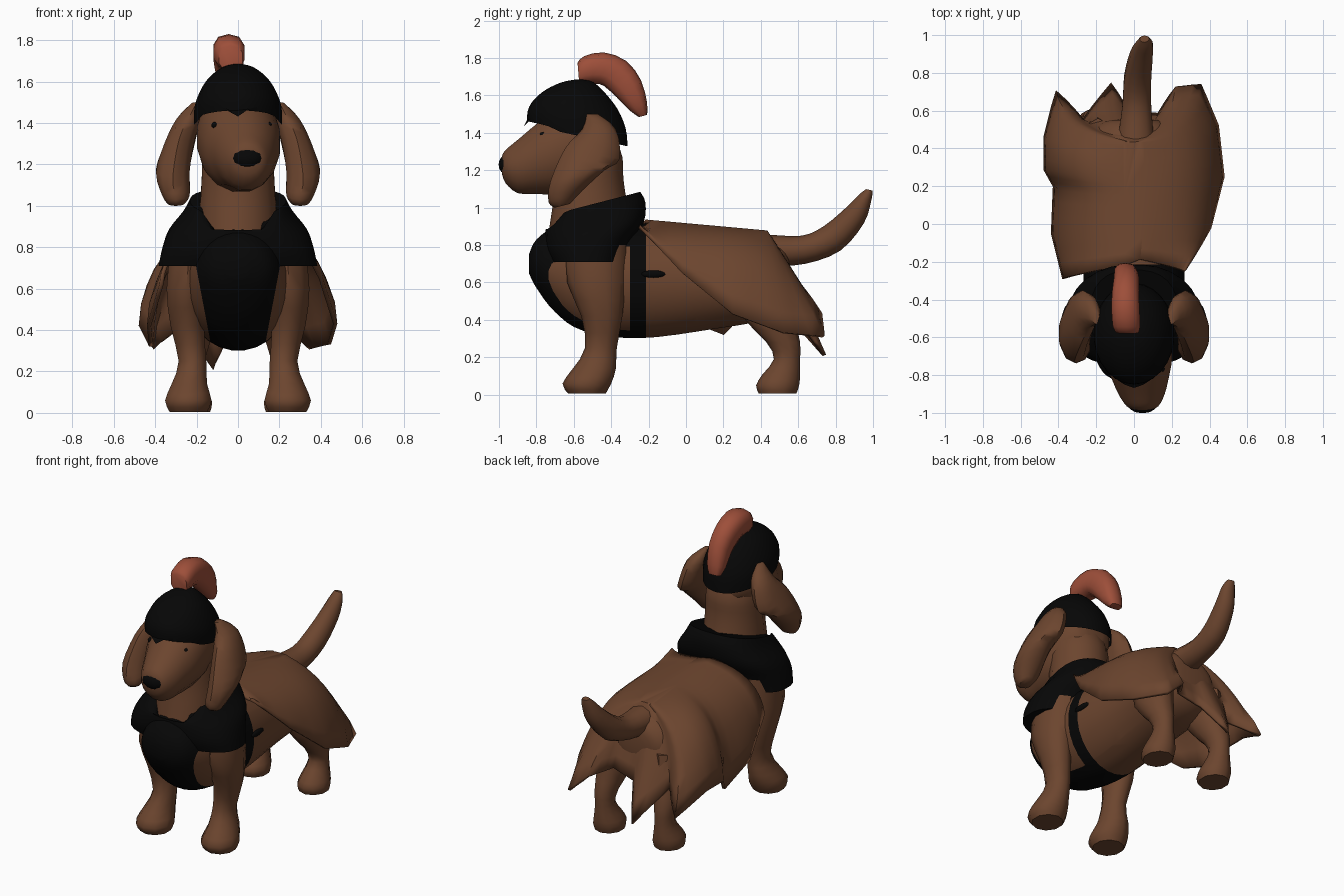
import bpy, bmesh, math
from mathutils import Vector


def material(name, rgb):
    m = bpy.data.materials.new(name)
    m.diffuse_color = (*rgb, 1)
    return m


BROWN = material("brown fur", (0.15, 0.06, 0.028))
BLACK = material("black leather", (0.002, 0.002, 0.002))
RED = material("red feather", (0.34, 0.078, 0.042))


def finish(name, bm, mats, angle=50):
    bmesh.ops.recalc_face_normals(bm, faces=bm.faces)
    me = bpy.data.meshes.new(name)
    bm.to_mesh(me)
    bm.free()
    ob = bpy.data.objects.new(name, me)
    bpy.context.collection.objects.link(ob)
    for m in mats:
        me.materials.append(m)
    bpy.ops.object.select_all(action='DESELECT')
    ob.select_set(True)
    bpy.context.view_layer.objects.active = ob
    bpy.ops.object.shade_smooth_by_angle(angle=math.radians(angle))
    return ob


def spline(rows, n):
    """Catmull-Rom resampling of station rows."""
    out = []
    for i in range(len(rows) - 1):
        a, b, c, d = (rows[max(0, min(len(rows) - 1, j))] for j in range(i - 1, i + 3))
        for k in range(n):
            t = k / n
            out.append([0.5 * (2 * q + (r - p) * t + (2 * p - 5 * q + 4 * r - s) * t * t
                        + (3 * q - p - 3 * r + s) * t ** 3) for p, q, r, s in zip(a, b, c, d)])
    return out + [list(rows[-1])]


def loft(name, rows, mats, segs=14, n=3, side=1, power=1.0, edit=None, cuts=(), paint=None,
         open_start=False):
    """Rows are x, y, z, half width in x, then the other half axis as (y, z)."""
    bm = bmesh.new()
    rings = []
    for x, y, z, rx, vy, vz in spline(rows, n):
        ring = []
        for k in range(segs):
            a = math.tau * (k + 0.5) / segs
            c, s = (math.copysign(abs(f) ** power, f) for f in (math.cos(a), math.sin(a)))
            ring.append(bm.verts.new((side * (x + rx * c), y + vy * s, z + vz * s)))
        rings.append(ring)
    for p, q in zip(rings, rings[1:]):
        for k in range(segs):
            j = (k + 1) % segs
            bm.faces.new((p[k], p[j], q[j], q[k]))
    if not open_start:
        bm.faces.new(rings[0])
    bm.faces.new(rings[-1])
    if edit:
        edit(rings)
    for co, no in cuts:
        bmesh.ops.bisect_plane(bm, geom=bm.verts[:] + bm.edges[:] + bm.faces[:],
                               plane_co=co, plane_no=no, dist=1e-5)
    if paint:
        for f in bm.faces:
            f.material_index = int(paint(f.calc_center_median()))
    return finish(name, bm, mats)


def ball(name, pos, scale, mat):
    bm = bmesh.new()
    bmesh.ops.create_uvsphere(bm, u_segments=12, v_segments=8, radius=1)
    for v in bm.verts:
        v.co = Vector(pos) + Vector(a * b for a, b in zip(v.co, scale))
    return finish(name, bm, [mat])


# Torso with black breastplate and girth strap, cut cleanly along their borders
def armour(c):
    plate = c.y < -0.215 and abs(c.x) < 0.125 + 0.19 * (c.z - 0.3)
    return plate or -0.30 < c.y < -0.215


borders = [((0, -0.30, 0), (0, 1, 0)), ((0, -0.215, 0), (0, 1, 0)),
           ((0.125, 0, 0.3), (1, 0, -0.19)), ((-0.125, 0, 0.3), (-1, 0, -0.19))]
loft("torso", [
    (0, -0.84, 0.70, 0.05, 0, 0.05), (0, -0.80, 0.70, 0.15, 0, 0.13),
    (0, -0.70, 0.67, 0.21, 0, 0.23), (0, -0.55, 0.64, 0.25, 0, 0.30),
    (0, -0.25, 0.61, 0.27, 0, 0.31), (0, 0.15, 0.61, 0.25, 0, 0.26),
    (0, 0.42, 0.62, 0.25, 0, 0.22), (0, 0.53, 0.63, 0.18, 0, 0.15),
    (0, 0.555, 0.64, 0.08, 0, 0.06)], [BROWN, BLACK], segs=28, n=4, cuts=borders, paint=armour)
ball("strap_tab", (0.266, -0.175, 0.645), (0.014, 0.065, 0.02), BLACK)

# Neck and head
loft("neck", [
    (0, -0.51, 0.82, 0.20, 0.24, 0.05), (0, -0.52, 0.98, 0.19, 0.205, 0.05),
    (0, -0.52, 1.12, 0.18, 0.185, 0.04), (0, -0.52, 1.27, 0.175, 0.18, 0),
    (0, -0.54, 1.38, 0.15, 0.16, 0)], [BROWN])
loft("head", [
    (0.045, -0.985, 1.23, 0.04, 0, 0.045), (0.045, -0.965, 1.22, 0.085, 0, 0.09),
    (0.04, -0.90, 1.22, 0.125, 0, 0.145), (0.03, -0.80, 1.26, 0.16, 0, 0.19),
    (0.015, -0.71, 1.29, 0.19, 0, 0.225), (0, -0.58, 1.33, 0.202, 0, 0.26),
    (0, -0.46, 1.37, 0.18, 0, 0.20), (0, -0.39, 1.36, 0.13, 0, 0.12),
    (0, -0.365, 1.35, 0.06, 0, 0.06)], [BROWN], segs=16)
ball("nose", (0.045, -0.957, 1.23), (0.077, 0.045, 0.053), BLACK)
for s, word in ((1, "right"), (-1, "left")):
    ball(word + "_eye", (0.018 + 0.132 * s, -0.765, 1.39), (0.014, 0.018, 0.015), BLACK)


# Helmet with a raised brow over each eye and a pointed peak between them
def brow(rings):
    for v in rings[0]:
        if v.co.y < -0.6:
            v.co.z += 0.045 * math.sin(min(1, abs(v.co.x) / 0.2) * math.pi)
            peak = max(0, 1 - abs(v.co.x) / 0.1)
            v.co.y -= 0.02 * peak
            v.co.z -= 0.01 * peak


loft("helmet", [
    (0, -0.58, 1.385, 0.213, 0.268, -0.057), (0, -0.585, 1.47, 0.212, 0.262, -0.045),
    (0, -0.59, 1.55, 0.185, 0.225, -0.025), (0, -0.59, 1.62, 0.14, 0.16, -0.01),
    (0, -0.58, 1.67, 0.075, 0.085, 0), (0, -0.57, 1.685, 0.02, 0.02, 0)],
    [BLACK], segs=26, edit=brow, open_start=True)

# Curled feather plume
loft("plume", [
    (-0.035, -0.575, 1.715, 0.06, -0.005, 0.06), (-0.04, -0.54, 1.735, 0.075, -0.005, 0.075),
    (-0.045, -0.45, 1.745, 0.077, 0.01, 0.085), (-0.045, -0.37, 1.71, 0.073, 0.05, 0.075),
    (-0.04, -0.305, 1.635, 0.068, 0.065, 0.045), (-0.045, -0.255, 1.54, 0.06, 0.047, 0.02),
    (-0.05, -0.23, 1.49, 0.04, 0.022, 0.006)], [RED], segs=10, n=2, power=0.8)


# Shoulder mantle, high at the back and sides of the neck, dipped at the throat
def throat(rings):
    for i, ring in enumerate(rings[-4:]):
        for v in ring:
            if v.co.y < -0.5:
                v.co.z -= 0.033 * (i + 1) * max(0, min(1, 1.8 - abs(v.co.x) / 0.1))


loft("mantle", [
    (0, -0.525, 0.71, 0.385, 0.20, 0.0), (0, -0.52, 0.79, 0.368, 0.23, 0.02),
    (0, -0.49, 0.88, 0.335, 0.265, 0.04), (0, -0.48, 0.965, 0.265, 0.265, 0.06),
    (0, -0.475, 1.025, 0.232, 0.232, 0.06)], [BLACK], segs=28, power=0.8, edit=throat)

# Ears and legs, mirrored
ear = [(0.20, -0.50, 1.50, 0.02, 0.03, 0), (0.24, -0.465, 1.42, 0.06, 0.09, 0),
       (0.285, -0.50, 1.29, 0.075, 0.145, -0.03), (0.315, -0.58, 1.17, 0.085, 0.145, 0.03),
       (0.30, -0.645, 1.06, 0.07, 0.09, 0.03), (0.30, -0.66, 1.01, 0.04, 0.04, 0.01)]
front_leg = [(0.23, -0.48, 0.80, 0.10, 0.16, 0), (0.25, -0.48, 0.60, 0.10, 0.155, 0),
             (0.245, -0.45, 0.42, 0.085, 0.11, 0), (0.22, -0.455, 0.25, 0.07, 0.085, 0),
             (0.235, -0.49, 0.14, 0.09, 0.115, 0), (0.24, -0.53, 0.06, 0.118, 0.13, 0),
             (0.24, -0.53, 0.005, 0.095, 0.10, 0)]
back_leg = [(0.19, 0.40, 0.62, 0.09, 0.16, 0), (0.21, 0.44, 0.42, 0.10, 0.14, 0),
            (0.22, 0.52, 0.28, 0.07, 0.09, 0), (0.22, 0.54, 0.19, 0.06, 0.07, 0),
            (0.22, 0.51, 0.11, 0.08, 0.10, 0), (0.22, 0.49, 0.05, 0.10, 0.115, 0),
            (0.22, 0.49, 0.005, 0.09, 0.10, 0)]
for s, word in ((1, "right"), (-1, "left")):
    loft(word + "_ear", ear, [BROWN], side=s, segs=10)
    loft(word + "_front_leg", front_leg, [BROWN], side=s, segs=10, n=2)
    loft(word + "_back_leg", back_leg, [BROWN], side=s, segs=10, n=2)

# Upturned tail
loft("tail", [
    (0.01, 0.45, 0.77, 0.10, 0.0, 0.085), (0.015, 0.63, 0.775, 0.08, -0.01, 0.075),
    (0.02, 0.78, 0.835, 0.075, -0.045, 0.065), (0.04, 0.90, 0.955, 0.062, -0.05, 0.04),
    (0.055, 0.955, 1.05, 0.045, -0.035, 0.015), (0.055, 0.98, 1.095, 0.025, -0.018, 0.004)],
    [BROWN], segs=10)

# Draped cape: arched ribs from the spine to a jagged hem
hem = [(-0.37, -0.29, 0.62), (-0.43, -0.05, 0.42), (-0.42, 0.20, 0.32), (-0.47, 0.29, 0.42),
       (-0.47, 0.46, 0.42), (-0.41, 0.70, 0.31), (-0.27, 0.55, 0.42), (-0.12, 0.74, 0.21),
       (-0.03, 0.59, 0.42), (0.13, 0.58, 0.46), (0.22, 0.72, 0.43), (0.35, 0.735, 0.31),
       (0.44, 0.52, 0.33), (0.47, 0.25, 0.43), (0.40, -0.02, 0.65), (0.27, -0.25, 0.90)]
bm = bmesh.new()
points = []
for a, b in zip(hem, hem[1:]):
    points += [Vector(a).lerp(Vector(b), k / 3) for k in range(3)]
points.append(Vector(hem[-1]))
ribs = []
for h in points:
    ry = max(-0.26, min(0.43, h.y * 0.75))
    root = Vector((0.12 * h.x, ry, 0.925 - 0.09 * (ry + 0.2)))
    back = max(0, min(1, (h.y - 0.4) / 0.15))
    ctrl = Vector((h.x * (0.95 - 0.05 * back), max(-0.28, min(0.49, h.y * 0.95)),
                   0.87 - 0.09 * back))
    ribs.append([bm.verts.new(root * (1 - t) ** 2 + ctrl * 2 * t * (1 - t) + h * t * t)
                 for t in (i / 8 for i in range(9))])
for p, q in zip(ribs, ribs[1:]):
    for i in range(8):
        bm.faces.new((p[i], q[i], q[i + 1], p[i + 1]))
# Even out the folds, keeping the hem tips, then close the gap along the spine
for _ in range(3):
    bmesh.ops.smooth_vert(bm, verts=[v for r in ribs[1:-1] for v in r[1:7]], factor=0.4,
                          use_axis_x=True, use_axis_y=True, use_axis_z=True)
bm.faces.new([r[0] for r in ribs])
cape = finish("cape", bm, [BROWN])
solid = cape.modifiers.new("thickness", 'SOLIDIFY')
solid.thickness = 0.02
solid.offset = 0
